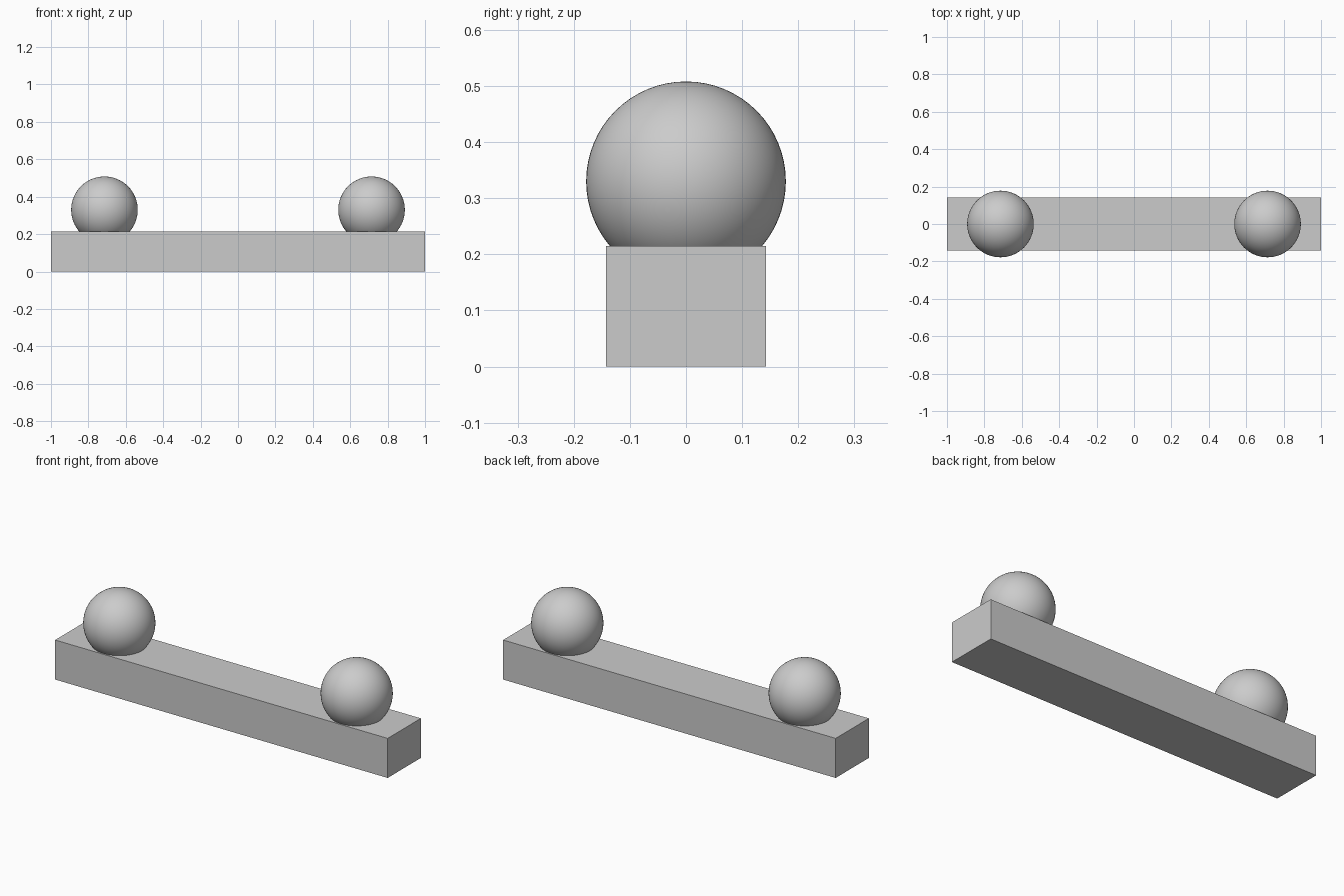
import bpy

cube = bpy.data.objects.get("Cube")
if cube:
    bpy.data.objects.remove(cube, do_unlink=True)

# Single plain grey
GREY = (0.6, 0.6, 0.6, 1.0)
grey = bpy.data.materials.new("plain_grey")
grey.use_nodes = True
grey.diffuse_color = GREY
grey.node_tree.nodes["Principled BSDF"].inputs["Base Color"].default_value = GREY

# Long rectangular bar
LENGTH, DEPTH, HEIGHT = 2.0, 0.285, 0.215
bpy.ops.mesh.primitive_cube_add(size=1, location=(0, 0, HEIGHT / 2))
bar = bpy.context.object
bar.name = "bar"
bar.scale = (LENGTH, DEPTH, HEIGHT)
bpy.ops.object.transform_apply(location=False, rotation=False, scale=True)
bar.data.materials.append(grey)

# Balls sunk into the top of the bar near each end
RADIUS = 0.178
for side, name in ((1, "left_ball"), (-1, "right_ball")):
    bpy.ops.mesh.primitive_uv_sphere_add(
        segments=64, ring_count=32, radius=RADIUS,
        location=(side * 0.714, 0, 0.33))
    ball = bpy.context.object
    ball.name = name
    bpy.ops.object.shade_smooth()
    ball.data.materials.append(grey)
